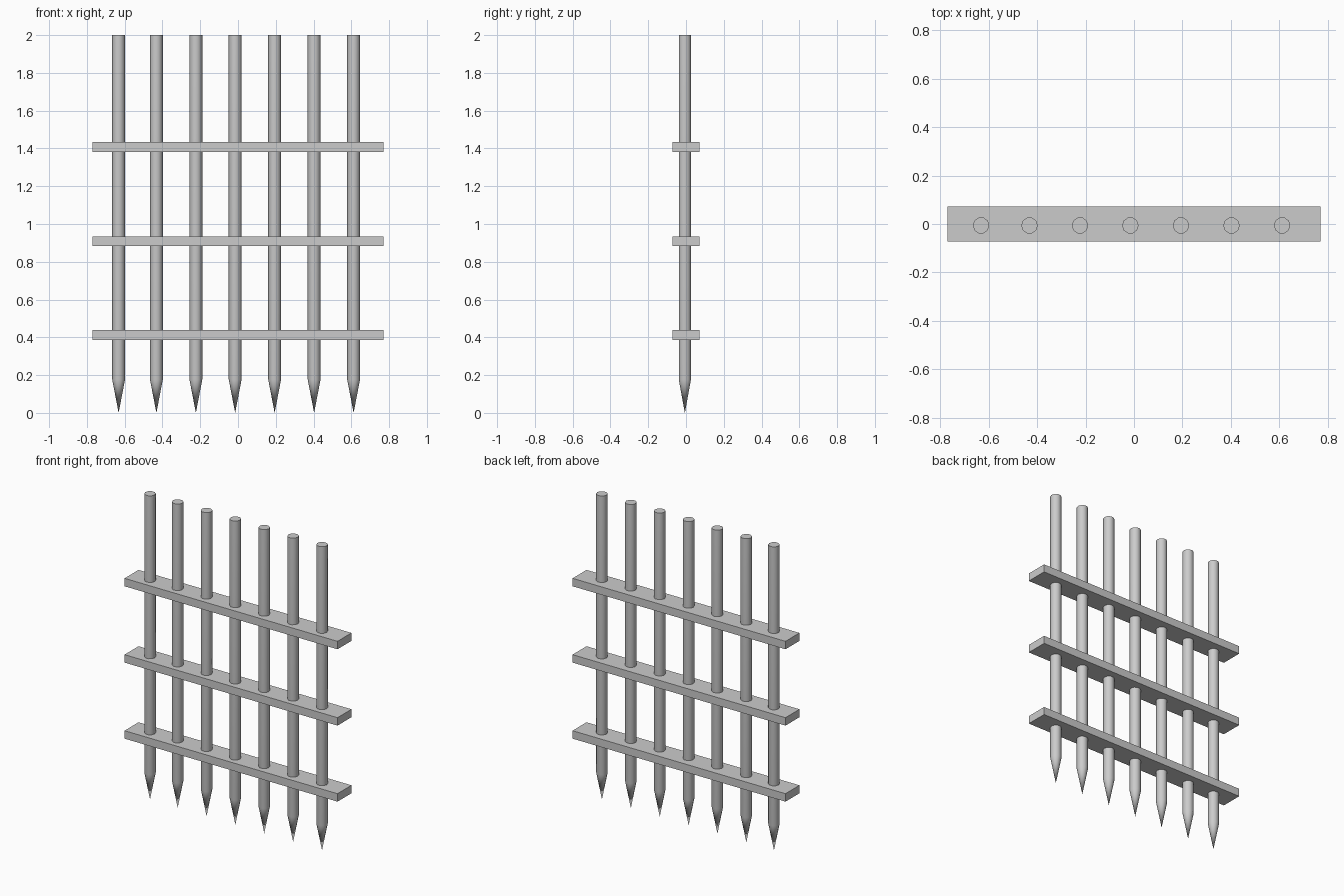
import bpy, bmesh, math

if "Cube" in bpy.data.objects:
    bpy.data.objects.remove(bpy.data.objects["Cube"])

SIDES, RADIUS, BAR_Y = 10, 0.034, -0.006


def finish(name, bm):
    bmesh.ops.recalc_face_normals(bm, faces=bm.faces)
    mesh = bpy.data.meshes.new(name)
    bm.to_mesh(mesh)
    bm.free()
    obj = bpy.data.objects.new(name, mesh)
    bpy.context.collection.objects.link(obj)
    return obj


def spiked_bar(x):
    bm = bmesh.new()
    tip = bm.verts.new((x, BAR_Y, 0))
    rings = []
    for z in (0.177, 2.0):
        rings.append([bm.verts.new((x + RADIUS * math.cos(a), BAR_Y + RADIUS * math.sin(a), z))
                      for a in (2 * math.pi * i / SIDES for i in range(SIDES))])
    low, high = rings
    for i in range(SIDES):
        j = (i + 1) % SIDES
        bm.faces.new((low[i], low[j], high[j], high[i]))
        bm.faces.new((tip, low[j], low[i]))
    bm.faces.new(high)
    obj = finish("spiked_bar", bm)
    bpy.ops.object.select_all(action='DESELECT')
    obj.select_set(True)
    bpy.context.view_layer.objects.active = obj
    bpy.ops.object.shade_smooth_by_angle(angle=math.radians(40))


def rail(z):
    bm = bmesh.new()
    bmesh.ops.create_cube(bm, size=1)
    bmesh.ops.scale(bm, vec=(1.54, 0.144, 0.052), verts=bm.verts)
    bmesh.ops.translate(bm, vec=(0, 0, z), verts=bm.verts)
    finish("cross_rail", bm)


# Vertical bars, pointed at the bottom
for x in (-0.632, -0.432, -0.223, -0.015, 0.194, 0.403, 0.612):
    spiked_bar(x)

# Horizontal rails
for z in (0.412, 0.909, 1.408):
    rail(z)
